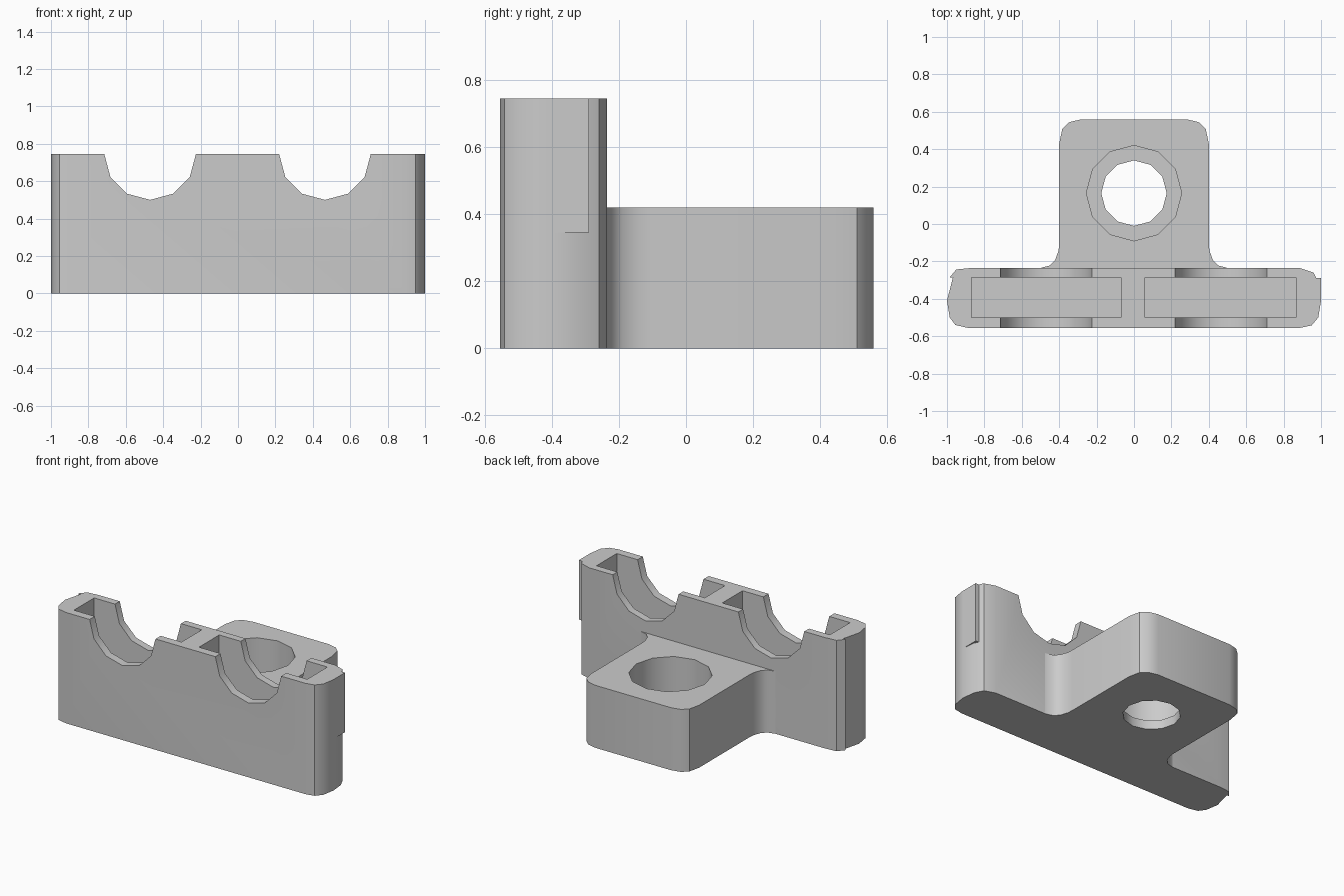
import bpy, bmesh
from math import sin, cos, pi, radians

default = bpy.data.objects.get("Cube")
if default:
    bpy.data.objects.remove(default, do_unlink=True)

grey = bpy.data.materials.new("plain grey")
grey.use_nodes = True
grey.diffuse_color = (0.6, 0.6, 0.6, 1)
grey.node_tree.nodes["Principled BSDF"].inputs["Base Color"].default_value = (0.6, 0.6, 0.6, 1)


def prism(name, base, direction):
    """Extrude a closed outline of 3D points along a direction."""
    bm = bmesh.new()
    face = bm.faces.new([bm.verts.new(p) for p in base])
    top = bmesh.ops.extrude_face_region(bm, geom=[face])
    verts = [g for g in top["geom"] if isinstance(g, bmesh.types.BMVert)]
    bmesh.ops.translate(bm, verts=verts, vec=direction)
    bmesh.ops.recalc_face_normals(bm, faces=bm.faces)
    mesh = bpy.data.meshes.new(name)
    bm.to_mesh(mesh)
    bm.free()
    mesh.materials.append(grey)
    obj = bpy.data.objects.new(name, mesh)
    bpy.context.collection.objects.link(obj)
    return obj


def upright(name, outline, z0, z1):
    return prism(name, [(x, y, z0) for x, y in outline], (0, 0, z1 - z0))


def rectangle(x0, x1, y0, y1):
    return [(x0, y0), (x1, y0), (x1, y1), (x0, y1)]


def ring(cx, cy, r, sides=12):
    return [(cx + r * sin(2 * pi * i / sides), cy + r * cos(2 * pi * i / sides))
            for i in range(sides)]


def select_only(obj):
    bpy.ops.object.select_all(action="DESELECT")
    obj.select_set(True)
    bpy.context.view_layer.objects.active = obj


def cut(obj, cutter):
    cutter.hide_render = True
    mod = obj.modifiers.new("cut", "BOOLEAN")
    mod.operation = "DIFFERENCE"
    mod.solver = "EXACT"
    mod.object = cutter
    select_only(obj)
    bpy.ops.object.modifier_apply(modifier=mod.name)
    bpy.data.objects.remove(cutter, do_unlink=True)


HEIGHT, BLOCK_TOP, FLOOR = 0.745, 0.42, 0.345
FRONT, BACK = -0.555, -0.235

# Tall holder wall with rounded ends
left_end = [(0.89, FRONT), (0.95, -0.542), (0.985, -0.5), (1.0, -0.41),
            (0.99, -0.32), (0.96, -0.26), (0.885, BACK)]
right_end = [(-0.87, BACK), (-0.95, -0.243), (-0.985, -0.285), (-0.968, -0.285),
             (-1.0, -0.41), (-0.985, -0.5), (-0.955, -0.54), (-0.89, FRONT)]
holder = upright("holder_wall", left_end + right_end, 0, HEIGHT)

# Open pockets and the cradles through the front and back walls
for x0, x1, centre in ((-0.87, -0.07, -0.47), (0.06, 0.865, 0.465)):
    cut(holder, upright("pocket_cutter", rectangle(x0, x1, -0.5, -0.285), FLOOR, 1))
    outline = [(x, -0.7, z) for x, z in ring(centre, HEIGHT, 0.245)]
    cut(holder, prism("cradle_cutter", outline, (0, 0.6, 0)))

# Small raised lip on the left end
lip = upright("end_lip", [(0.96, -0.41), (0.999, -0.41), (0.999, -0.29), (0.96, -0.29)],
              FLOOR, HEIGHT)

# Mounting block with rounded corners and fillets into the wall
half = [(0.5, BACK), (0.45, -0.222), (0.42, -0.19), (0.403, -0.14), (0.4, -0.1),
        (0.4, 0.43), (0.383, 0.51), (0.345, 0.545), (0.28, 0.56)]
block = upright("mounting_block", half + [(-x, y) for x, y in reversed(half)], 0, BLOCK_TOP)

# Screw hole with a wide counterbore
cut(block, upright("counterbore_cutter", ring(0, 0.165, 0.255), 0.06, 1))
cut(block, upright("hole_cutter", ring(0, 0.165, 0.175), -0.2, 0.2))

for part in (holder, lip, block):
    select_only(part)
    bpy.ops.object.shade_smooth_by_angle(angle=radians(35))
